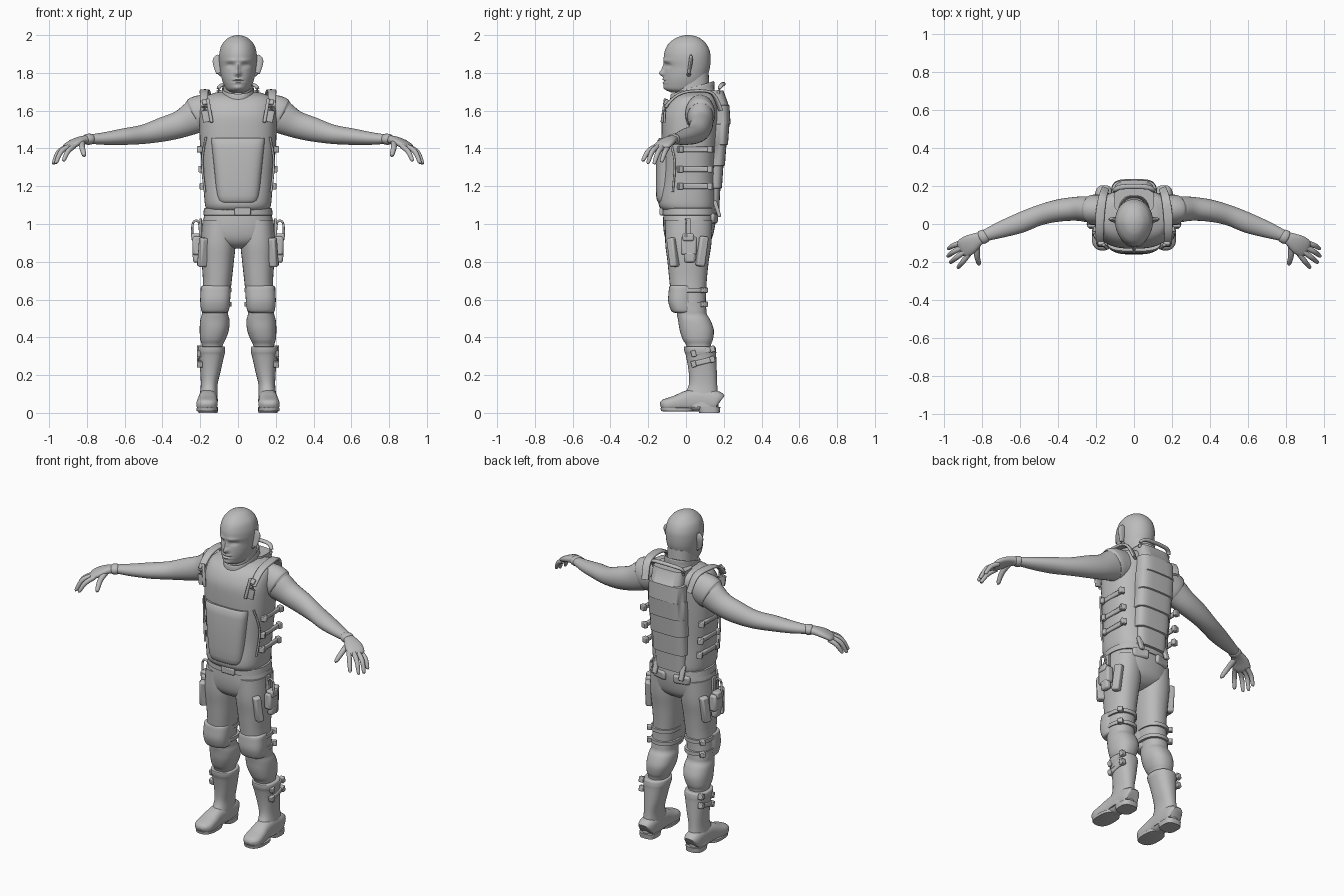
import bpy, bmesh, math
from mathutils import Vector, Euler

grey = bpy.data.materials.new("plain_grey")
grey.diffuse_color = (0.5, 0.5, 0.5, 1)


def finish(name, bm, mirror=False, bevel=0):
    bmesh.ops.recalc_face_normals(bm, faces=bm.faces)
    me = bpy.data.meshes.new(name)
    bm.to_mesh(me)
    bm.free()
    me.materials.append(grey)
    ob = bpy.data.objects.new(name, me)
    bpy.context.collection.objects.link(ob)
    if bevel:
        m = ob.modifiers.new("round", 'BEVEL')
        m.width, m.segments = bevel, 2
    if mirror:
        ob.modifiers.new("other_side", 'MIRROR')
    bpy.ops.object.select_all(action='DESELECT')
    ob.select_set(True)
    bpy.context.view_layer.objects.active = ob
    bpy.ops.object.shade_smooth_by_angle(angle=math.radians(40))
    return ob


def smooth_rows(rows, sub):
    """Catmull-Rom interpolation of rows of numbers."""
    if sub < 2:
        return rows
    out = []
    for i in range(len(rows) - 1):
        quad = zip(rows[max(i - 1, 0)], rows[i], rows[i + 1], rows[min(i + 2, len(rows) - 1)])
        quad = list(quad)
        for k in range(sub):
            t = k / sub
            out.append([b + 0.5 * t * (c - a + t * (2*a - 5*b + 4*c - d + t * (3*(b - c) + d - a)))
                        for a, b, c, d in quad])
    return out + [rows[-1]]


def unit(i, segs, n):
    """Point on a unit superellipse."""
    a = 2 * math.pi * i / segs
    c, s = math.cos(a), math.sin(a)
    return (math.copysign(abs(c) ** (2 / n), c), math.copysign(abs(s) ** (2 / n), s))


def skin(name, rings, mirror, shape=None):
    bm = bmesh.new()
    vs = [[bm.verts.new(shape(p) if shape else p) for p in r] for r in rings]
    for a, b in zip(vs, vs[1:]):
        for i in range(len(a)):
            j = (i + 1) % len(a)
            bm.faces.new((a[i], a[j], b[j], b[i]))
    bm.faces.new(vs[0])
    bm.faces.new(vs[-1])
    return finish(name, bm, mirror)


def loft(name, rows, n=2.3, sub=4, segs=32, mirror=False, tilt=0, taper=0, shape=None):
    """Stack of level rings, each z, x0, x1, y0, y1."""
    rings = []
    for z, x0, x1, y0, y1 in smooth_rows(rows, sub):
        ring = []
        for i in range(segs):
            u, v = unit(i, segs, n)
            u *= 1 + taper * min(v, 0)
            y = (y0 + y1) / 2 + v * (y1 - y0) / 2
            ring.append(Vector(((x0 + x1) / 2 + u * (x1 - x0) / 2, y, z + tilt * (y - 0.03))))
        rings.append(ring)
    return skin(name, rings, mirror, shape)


def centred(rows):
    return [(z, -w, w, a, b) for z, w, a, b in rows]


def tube(name, rows, n=2, sub=4, segs=20, mirror=True):
    """Sweep along a path of x, y, z, half width, half height."""
    rows = smooth_rows(rows, sub)
    pts = [Vector(r[:3]) for r in rows]
    rings = []
    for k, r in enumerate(rows):
        t = (pts[min(k + 1, len(pts) - 1)] - pts[max(k - 1, 0)]).normalized()
        side = t.cross(Vector((0, 0, 1)) if abs(t.z) < 0.95 else Vector((0, 1, 0))).normalized()
        up = side.cross(t)
        rings.append([pts[k] + side * r[3] * u + up * r[4] * v
                      for u, v in (unit(i, segs, n) for i in range(segs))])
    return skin(name, rings, mirror)


def box(name, at, size, rot=(0, 0, 0), mirror=True, bevel=0.006):
    bm = bmesh.new()
    bmesh.ops.create_cube(bm, size=1)
    e = Euler([math.radians(a) for a in rot]).to_matrix()
    for v in bm.verts:
        v.co = e @ Vector([v.co[i] * size[i] for i in range(3)]) + Vector(at)
    return finish(name, bm, mirror, bevel)


# Head, with the face pushed in and out: x, z, x radius, z radius, depth
FACE = [(0, 1.797, .015, .015, -.026), (0, 1.825, .011, .02, -.014), (.04, 1.84, .02, .011, .014),
        (.035, 1.866, .03, .009, -.006), (0, 1.757, .03, .0035, .006), (0, 1.766, .024, .006, -.007),
        (0, 1.748, .022, .006, -.006), (0, 1.722, .025, .012, -.006), (.04, 1.838, .013, .006, -.005)]


def face(p):
    if p.y < -0.02:
        d = sum(k * math.exp(-((abs(p.x) - x) / rx) ** 2 - ((p.z - z) / rz) ** 2)
                for x, z, rx, rz, k in FACE)
        p.y += d
    return p


loft("head", centred([(1.695, .04, -.075, .05), (1.712, .062, -.108, .08), (1.74, .076, -.117, .1),
     (1.77, .086, -.118, .112), (1.80, .092, -.116, .12), (1.83, .096, -.113, .127), (1.87, .1, -.118, .13),
     (1.91, .098, -.114, .127), (1.95, .085, -.096, .11), (1.98, .058, -.062, .08),
     (1.994, .033, -.03, .05), (2.0, .006, 0, .02)]), n=2.1, sub=7, segs=80, taper=.14, shape=face)
tube("ear", [(.088, .015, 1.785, .008, .006), (.1, .015, 1.8, .016, .008), (.104, .022, 1.84, .026, .01),
             (.106, .026, 1.87, .027, .01), (.1, .026, 1.893, .012, .006)])
loft("neck", centred([(1.60, .09, -.05, .13), (1.68, .078, -.055, .125), (1.80, .075, -.05, .12)]))
loft("collar", centred([(1.58, .15, -.09, .16), (1.64, .12, -.09, .155), (1.68, .09, -.085, .15),
     (1.715, .084, -.082, .15), (1.72, .08, -.076, .144), (1.70, .076, -.07, .138)]), tilt=.3, segs=40)

# Vest
loft("vest", centred([(1.07, .162, -.12, .15), (1.09, .172, -.14, .16), (1.13, .178, -.145, .162),
     (1.25, .186, -.13, .16), (1.40, .2, -.128, .168), (1.50, .204, -.13, .175), (1.58, .203, -.126, .18),
     (1.64, .196, -.1, .178), (1.675, .175, -.065, .165), (1.695, .12, -.02, .14)]), n=2.6, segs=48)
loft("front_plate", centred([(1.10, .085, -.12, -.03), (1.115, .1, -.148, -.03), (1.15, .112, -.158, -.03),
     (1.25, .122, -.16, -.03), (1.35, .132, -.158, -.03), (1.445, .142, -.15, -.03),
     (1.452, .14, -.135, -.03)]), n=3.2, sub=2, segs=48)
back = []
for z0, z1, w, y0, y1 in [(1.08, 1.19, .1, .172, .182), (1.19, 1.31, .112, .186, .198),
                          (1.31, 1.42, .12, .202, .214), (1.42, 1.53, .122, .218, .23),
                          (1.53, 1.63, .118, .232, .23), (1.63, 1.71, .105, .222, .198)]:
    back += [(z0, w, .06, y0 + .004), (z1 - .003, w, .06, y1)]
loft("back_plate", centred(back), n=4, sub=1, segs=40)
tube("carry_handle", [(-.1, .17, 1.69, .01, .008), (-.1, .18, 1.725, .012, .009), (-.06, .195, 1.74, .013, .01),
     (.06, .195, 1.74, .013, .01), (.1, .18, 1.725, .012, .009), (.1, .17, 1.69, .01, .008)], mirror=False)
tube("shoulder_strap", [(.165, -.115, 1.54, .019, .007), (.178, -.105, 1.62, .02, .008),
     (.18, -.04, 1.685, .022, .008), (.178, .05, 1.705, .024, .008), (.165, .14, 1.69, .022, .008),
     (.15, .185, 1.6, .02, .008)], n=4)
box("shoulder_buckle", (.15, -.118, 1.60), (.018, .016, .13), (-8, 10, 0))
box("shoulder_clip", (.172, -.105, 1.645), (.035, .02, .03), (-30, 10, 0))
for z, w in [(1.395, .196), (1.29, .188), (1.2, .182)]:
    box("side_strap", (w, .05, z), (.018, .17, .028))
    for y in (-.03, .13):
        box("side_buckle", (w + .002, y, z), (.034, .026, .034), (0, 0, -18 if y > .05 else 18), bevel=.004)
tube("side_cord", [(.17, -.09, 1.46, .006, .006), (.19, -.06, 1.33, .006, .006), (.175, -.07, 1.17, .006, .006)], segs=10)
box("tail_clip", (.09, .165, 1.08), (.03, .02, .09), (18, 0, 0))

# Arms, gloves and fingers
tube("arm", [(.14, .075, 1.59, .065, .08), (.21, .075, 1.575, .07, .092), (.30, .08, 1.53, .063, .073),
     (.40, .07, 1.50, .058, .064), (.50, .045, 1.475, .053, .051), (.60, .005, 1.463, .053, .044),
     (.70, -.03, 1.453, .043, .034), (.78, -.06, 1.449, .031, .025), (.82, -.08, 1.445, .028, .022)], segs=28)
tube("sleeve_cuff", [(.15, .075, 1.592, .075, .095), (.2, .075, 1.582, .079, .099),
                     (.226, .075, 1.57, .076, .096), (.23, .075, 1.568, .066, .086)], segs=28)
tube("glove_cuff", [(.775, -.058, 1.449, .03, .024), (.782, -.062, 1.449, .036, .029),
                    (.802, -.072, 1.448, .036, .028), (.808, -.075, 1.447, .028, .02)])
tube("palm", [(.785, -.063, 1.449, .027, .02), (.82, -.08, 1.446, .036, .021), (.86, -.105, 1.432, .05, .02),
              (.895, -.128, 1.412, .05, .017), (.91, -.137, 1.402, .035, .01)], n=2.4)
for name, a, b, c in [("index_finger", (.868, -.158, 1.412), (.9, -.2, 1.385), (.922, -.226, 1.34)),
                      ("middle_finger", (.89, -.145, 1.412), (.935, -.178, 1.385), (.962, -.2, 1.328)),
                      ("ring_finger", (.903, -.123, 1.41), (.95, -.148, 1.38), (.975, -.167, 1.325)),
                      ("little_finger", (.905, -.098, 1.405), (.948, -.113, 1.378), (.973, -.128, 1.335)),
                      ("thumb", (.825, -.105, 1.435), (.825, -.165, 1.405), (.815, -.207, 1.365))]:
    r = .014 if name != "thumb" else .016
    tube(name, [(*a, r, r), (*b, r * .95, r * .95), (*c, r * .7, r * .7),
                (c[0] + .003, c[1] - .003, c[2] - .007, .003, .003)], segs=14)

# Trousers and belt
loft("hips", centred([(1.12, .16, -.115, .145), (1.05, .178, -.12, .158), (.98, .19, -.12, .152),
     (.92, .18, -.108, .135), (.885, .1, -.08, .1), (.87, .04, -.04, .06)]), n=2.4, segs=40)
loft("belt", centred([(1.045, .176, -.12, .155), (1.047, .184, -.128, .163), (1.083, .18, -.127, .16),
                      (1.085, .172, -.12, .15)]), n=2.4, sub=1, segs=40)
box("belt_buckle", (.025, -.13, 1.066), (.085, .02, .04), mirror=False)
box("back_pocket", (.075, .146, 1.03), (.1, .03, .055), (-6, 0, -14), bevel=.012)
loft("leg", [(1.02, .01, .188, -.11, .14), (.9, .012, .196, -.11, .135), (.8, .022, .192, -.098, .12),
     (.7, .033, .186, -.088, .11), (.6, .044, .19, -.076, .105), (.545, .052, .192, -.052, .108),
     (.52, .052, .192, -.048, .112), (.49, .045, .2, -.042, .13), (.44, .048, .203, -.034, .147),
     (.39, .065, .2, -.018, .143), (.36, .08, .192, 0, .132), (.32, .085, .19, .01, .13)], mirror=True)

# Knee pads with straps
loft("knee_pad", [(.53, .07, .18, -.06, .03), (.54, .05, .194, -.078, .04), (.59, .042, .2, -.094, .04),
     (.64, .04, .198, -.092, .04), (.668, .042, .195, -.088, .04), (.674, .05, .186, -.08, .035)],
     n=2.5, mirror=True)
for z in (.65, .575):
    loft("knee_strap", [(z - .012, .04, .19, -.06, .11), (z - .011, .035, .196, -.068, .117),
         (z + .011, .035, .196, -.068, .117), (z + .012, .04, .19, -.06, .11)], sub=1, mirror=True)
    box("knee_buckle", (.178, .095, z), (.035, .03, .028), (0, 0, 40), bevel=.004)

# Thigh pouches
box("front_pouch", (.183, -.068, .85), (.05, .042, .155), (8, 0, -30), bevel=.01)
box("rear_pouch", (.19, .085, .855), (.042, .046, .16), (-8, 0, 20), bevel=.01)
box("side_pouch", (.218, .015, .885), (.045, .085, .1), bevel=.012)
box("side_pouch_base", (.222, .02, .825), (.035, .06, .06), (0, 5, 0), bevel=.012)
box("side_pouch_flap", (.224, .012, .93), (.045, .06, .04), bevel=.008)
tube("pouch_loop", [(.2, .0, .93, .006, .006), (.205, .0, 1.0, .006, .006), (.222, 0, 1.018, .006, .006),
                    (.24, .0, 1.0, .006, .006), (.243, .0, .93, .006, .006)], segs=10)
box("pouch_hanger", (.198, .01, .98), (.014, .03, .1), bevel=.003)

# Boots
loft("boot_shaft", [(.352, .085, .195, .005, .14), (.35, .07, .21, -.01, .155), (.325, .068, .213, -.008, .16),
     (.3, .074, .208, 0, .16), (.22, .092, .2, .014, .163), (.15, .108, .197, .015, .165),
     (.09, .108, .203, -.01, .17), (.03, .11, .21, -.02, .172)], mirror=True)
tube("boot_foot", [(.157, .178, .055, .035, .042), (.157, .16, .062, .048, .055), (.157, .08, .068, .05, .061),
     (.16, .01, .063, .05, .056), (.163, -.05, .051, .055, .043), (.165, -.095, .044, .055, .035),
     (.165, -.122, .04, .042, .028), (.165, -.135, .036, .02, .012)], n=2.6, segs=28)
loft("boot_sole", [(.008, .115, .21, -.12, .03), (.01, .108, .22, -.132, .04), (.026, .107, .221, -.135, .04),
                   (.028, .115, .21, -.13, .035)], n=2.6, sub=1, mirror=True)
loft("boot_heel", [(0, .108, .208, .07, .178), (.03, .105, .21, .06, .182)], n=3, sub=1, mirror=True)
for z in (.325, .27):
    box("boot_strap", (.198, .085, z), (.025, .12, .028), (14, 0, 0))
    for y in (.04, .14):
        box("boot_buckle", (.202, y, z + (y - .085) * .25), (.03, .026, .034), (14, 0, 0), bevel=.004)
